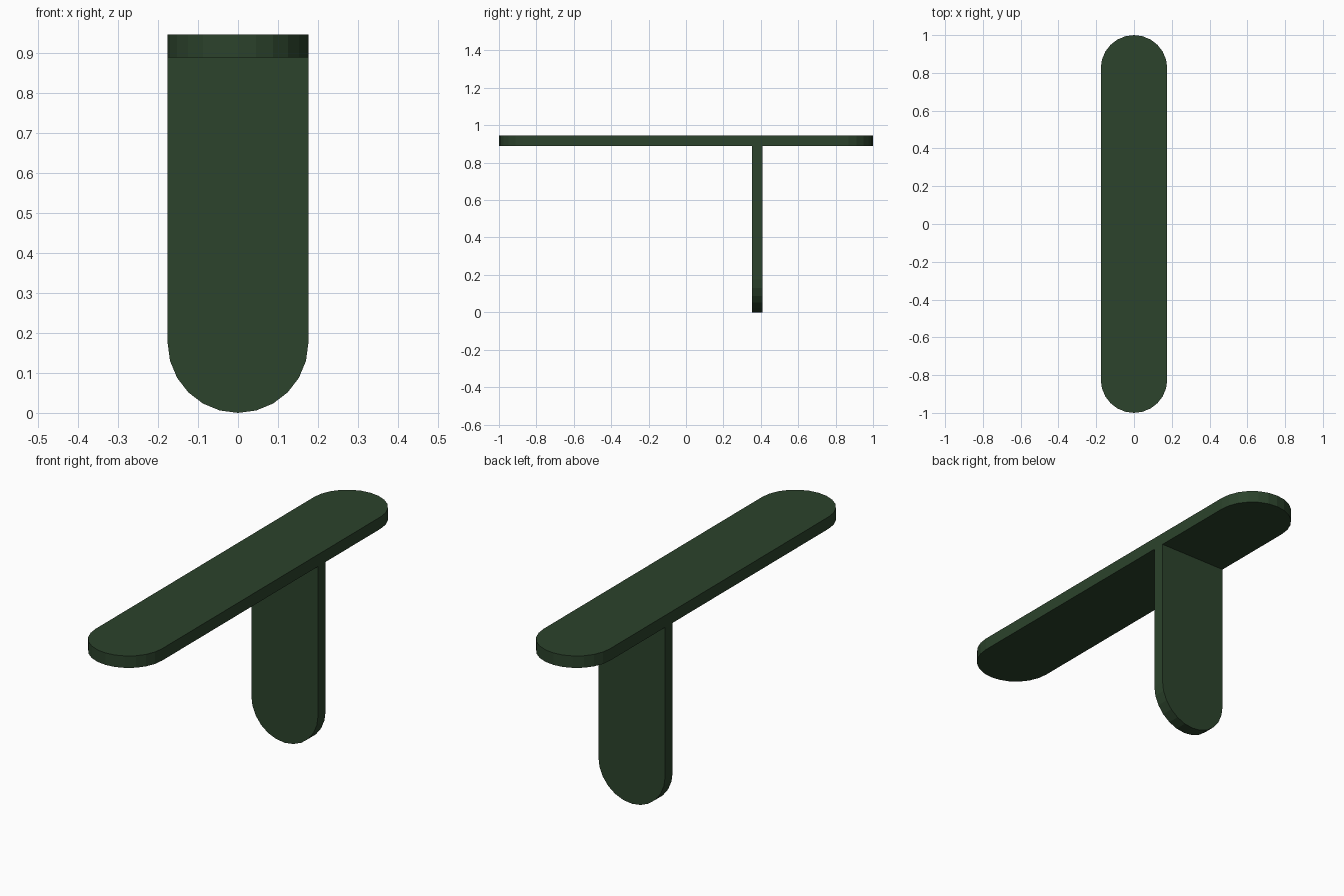
import bpy, bmesh
from math import cos, sin, pi
from mathutils import Vector

if "Cube" in bpy.data.objects:
    bpy.data.objects.remove(bpy.data.objects["Cube"])

R = 0.176      # half width and end radius
T = 0.057      # board thickness
TOP = 0.945    # overall height
SEG = 12       # sides per rounded end

green = bpy.data.materials.new("dark_green")
green.diffuse_color = (0.025, 0.056, 0.025, 1)
green.use_nodes = True
green.node_tree.nodes["Principled BSDF"].inputs["Base Color"].default_value = green.diffuse_color


def arc(cy, start):
    return [(R * cos(start + pi * i / SEG), cy + R * sin(start + pi * i / SEG))
            for i in range(SEG + 1)]


def board(name, outline, to_3d, extrude):
    """Extrude a flat outline into a board with flat faces."""
    bm = bmesh.new()
    face = bm.faces.new([bm.verts.new(to_3d(u, v)) for u, v in outline])
    out = bmesh.ops.extrude_face_region(bm, geom=[face], use_keep_orig=True)
    moved = [g for g in out["geom"] if isinstance(g, bmesh.types.BMVert)]
    bmesh.ops.translate(bm, verts=moved, vec=Vector(extrude))
    bmesh.ops.recalc_face_normals(bm, faces=bm.faces[:])
    mesh = bpy.data.meshes.new(name)
    bm.to_mesh(mesh)
    bm.free()
    mesh.materials.append(green)
    obj = bpy.data.objects.new(name, mesh)
    bpy.context.collection.objects.link(obj)
    return obj


# horizontal top board, rounded at both ends
board("top_board", arc(1 - R, 0) + arc(R - 1, pi),
      lambda u, v: (u, v, TOP - T), (0, 0, T))

# upright leg, rounded at the bottom
board("leg", arc(R, pi) + [(R, TOP - T), (-R, TOP - T)],
      lambda u, v: (u, 0.352, v), (0, T, 0))
